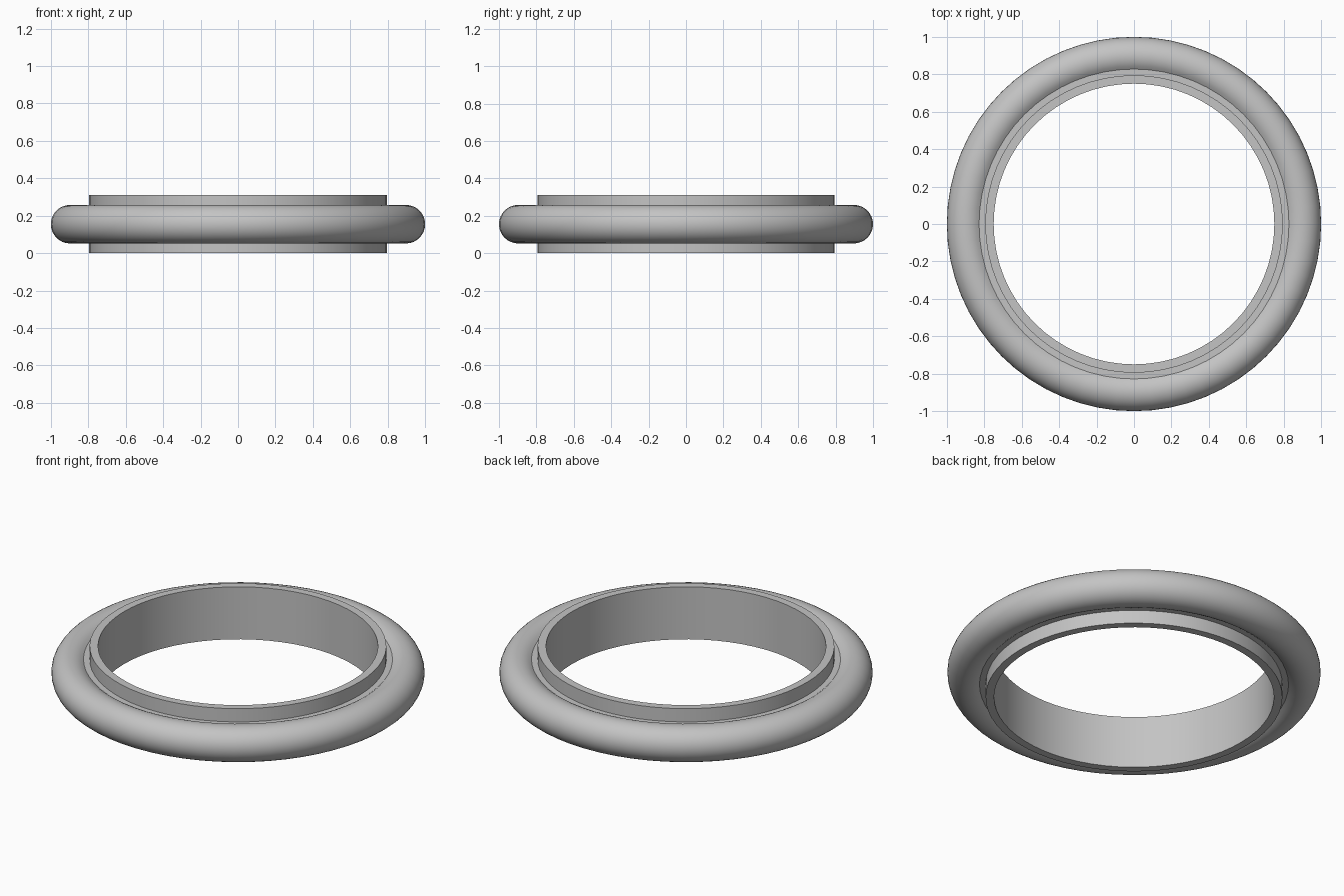
import bpy
import math

SEGMENTS = 64
MID = 0.155          # height of the ring's mid plane
TUBE = 0.103         # radius of the rounded outer band
CREST = 1.0 - TUBE   # distance from the axis to the band's centre

cube = bpy.data.objects.get("Cube")
if cube:
    bpy.data.objects.remove(cube, do_unlink=True)

grey = bpy.data.materials.new("plain grey")
grey.use_nodes = True
colour = (0.55, 0.55, 0.55, 1)
grey.diffuse_color = colour
grey.node_tree.nodes["Principled BSDF"].inputs["Base Color"].default_value = colour


def lathe(name, profile):
    """Turn a closed profile of (radius, height) points around z."""
    n = len(profile)
    verts, faces = [], []
    for s in range(SEGMENTS):
        a = math.tau * s / SEGMENTS
        verts += [(r * math.cos(a), r * math.sin(a), z) for r, z in profile]
        t = (s + 1) % SEGMENTS
        for i in range(n):
            j = (i + 1) % n
            faces.append((s * n + i, t * n + i, t * n + j, s * n + j))
    mesh = bpy.data.meshes.new(name)
    mesh.from_pydata(verts, [], faces)
    mesh.materials.append(grey)
    obj = bpy.data.objects.new(name, mesh)
    bpy.context.collection.objects.link(obj)
    bpy.ops.object.select_all(action="DESELECT")
    obj.select_set(True)
    bpy.context.view_layer.objects.active = obj
    bpy.ops.object.shade_smooth_by_angle(angle=math.radians(25))
    return obj


# One closed section: inner sleeve, flat ledges and rounded outer band
inner, sleeve, ledge = 0.75, 0.795, 0.828
sweep = math.acos((ledge - CREST) / TUBE)
ledge_rise = TUBE * math.sin(sweep)
steps = 24
band = []
for k in range(steps + 1):
    a = -sweep + 2 * sweep * k / steps
    band.append((CREST + TUBE * math.cos(a), MID + TUBE * math.sin(a)))

section = [(inner, 0), (sleeve, 0), (sleeve, MID - ledge_rise)]
section += band
section += [(sleeve, MID + ledge_rise), (sleeve, 2 * MID), (inner, 2 * MID)]
lathe("rounded_ring", section)
